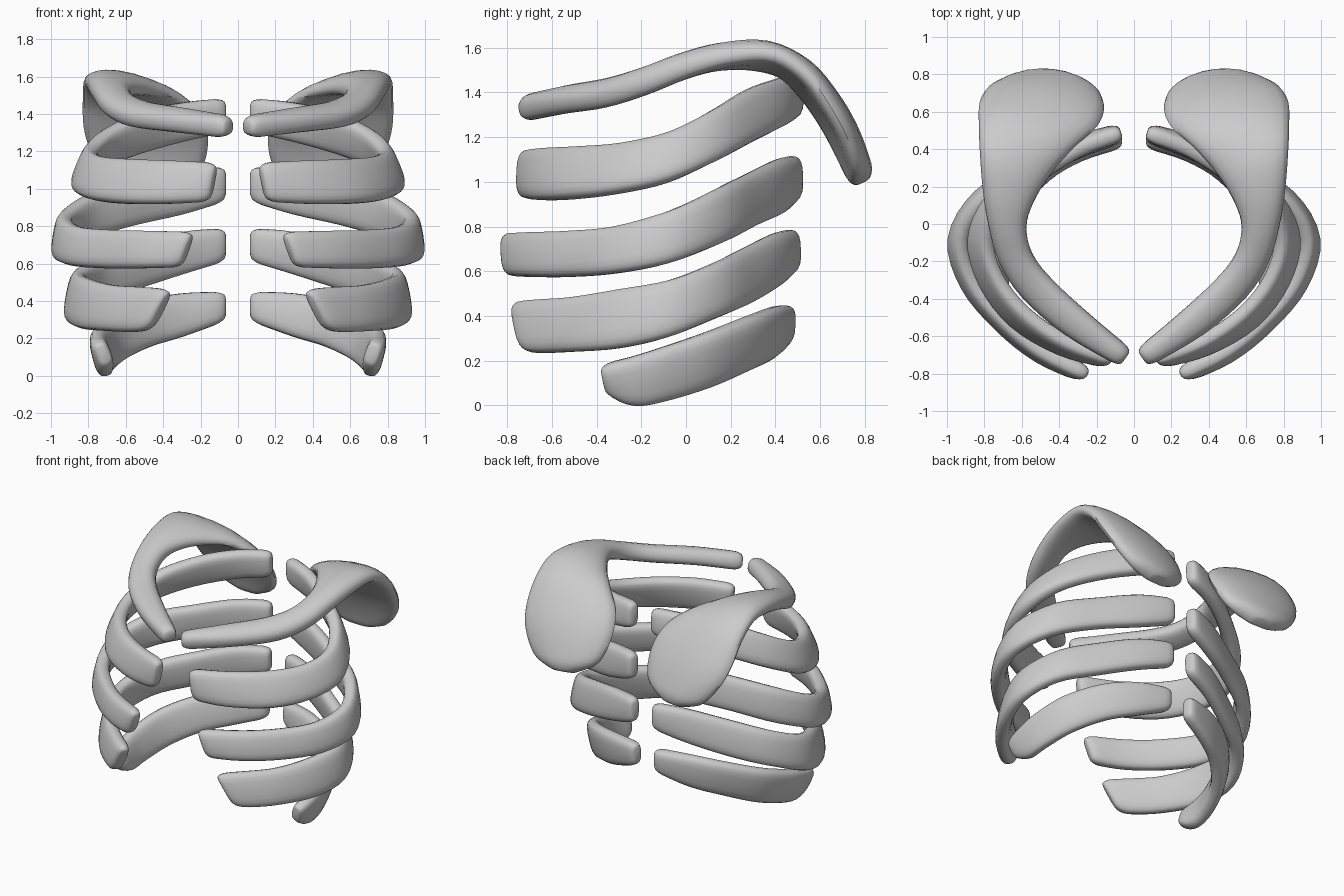
import bpy, bmesh, math
from mathutils import Vector

cube = bpy.data.objects.get("Cube")
if cube:
    bpy.data.objects.remove(cube)

bone = bpy.data.materials.new("bone_grey")
bone.use_nodes = True
GREY = (0.6, 0.6, 0.6, 1)
bone.diffuse_color = GREY
bone.node_tree.nodes["Principled BSDF"].inputs["Base Color"].default_value = GREY

SIDES = 20


def spline(pts, u):
    """Smooth curve through the points at parameter u."""
    i = min(int(u), len(pts) - 2)
    t = u - i
    p1, p2 = pts[i], pts[i + 1]
    p0 = pts[i - 1] if i else 2 * p1 - p2
    p3 = pts[i + 2] if i + 2 < len(pts) else 2 * p2 - p1
    return p1 + 0.5 * t * (p2 - p0 + t * (2 * p0 - 5 * p1 + 4 * p2 - p3
                                          + t * (3 * (p1 - p2) + p3 - p0)))


def power(v, e):
    return math.copysign(abs(v) ** e, v)


def sweep(name, edge_a, edge_b, half, boxy, side, bow=0, rounding=0.07):
    """Rounded strip running between two edge curves, bowed across its width."""
    last = len(edge_a) - 1
    near = [0, 0.03, 0.08, 0.15, 0.25, 0.5, 0.75]
    us = near + [1 + k / 4 for k in range(4 * (last - 2) + 1)]
    us = sorted(us + [last - n for n in near])
    a = [spline(edge_a, u) for u in us]
    b = [spline(edge_b, u) for u in us]
    mid = [(p + q) / 2 for p, q in zip(a, b)]
    run = [0]
    for p, q in zip(mid, mid[1:]):
        run.append(run[-1] + (q - p).length)
    bm = bmesh.new()
    rings = []
    for i, c in enumerate(mid):
        tangent = mid[min(i + 1, len(mid) - 1)] - mid[max(i - 1, 0)]
        across = (a[i] - b[i]) / 2
        normal = tangent.cross(across).normalized()
        d = min(run[i], run[-1] - run[i], rounding) / rounding
        k = 1 - math.sqrt(1 - (1 - d) ** 2)
        ring = []
        for s in range(SIDES):
            ang = math.tau * s / SIDES
            w = power(math.cos(ang), boxy)
            rise = half * power(math.sin(ang), boxy) * (1 - 0.55 * k)
            rise -= bow * across.length * (1 - w * w)
            p = c + across * w * (1 - 0.33 * k) + normal * rise
            ring.append(bm.verts.new((p.x * side, p.y, p.z)))
        rings.append(ring)
    for r, q in zip(rings, rings[1:]):
        for s in range(SIDES):
            n = (s + 1) % SIDES
            bm.faces.new((r[s], r[n], q[n], q[s]))
    bm.faces.new(rings[0])
    bm.faces.new(rings[-1])
    bmesh.ops.recalc_face_normals(bm, faces=bm.faces)
    mesh = bpy.data.meshes.new(name)
    bm.to_mesh(mesh)
    bm.free()
    mesh.materials.append(bone)
    obj = bpy.data.objects.new(name, mesh)
    bpy.context.collection.objects.link(obj)
    bpy.ops.object.select_all(action="DESELECT")
    obj.select_set(True)
    bpy.context.view_layer.objects.active = obj
    bpy.ops.object.shade_smooth_by_angle(angle=math.radians(50))


def rib(name, stations, lean, slant, side):
    """Rib from spine to front; stations are x, y, top z, bottom z."""
    top, bottom = [], []
    for x, y, hi, lo in stations:
        inward = Vector((-x, -y, 0)).normalized() * lean * min(1, x / 0.6)
        top.append(Vector((x, y, hi)) + inward)
        bottom.append(Vector((x, y, lo)) - inward)
    tangent = (top[-1] - top[-2]).normalized() * slant
    tangent.z = 0
    top[-1] += tangent
    bottom[-1] -= tangent
    sweep(name, top, bottom, 0.05, 0.68, side)


RIBS = {
    "upper_rib": (0.045, 0.02, [
        (.07, .49, 1.485, 1.3), (.3, .415, 1.46, 1.25), (.53, .28, 1.41, 1.18),
        (.73, .12, 1.32, 1.09), (.82, -.08, 1.22, 1.0), (.765, -.3, 1.17, .95),
        (.61, -.5, 1.155, .925), (.38, -.645, 1.15, .92), (.13, -.725, 1.14, .93)]),
    "second_rib": (0.02, 0.035, [
        (.07, .49, 1.12, .93), (.3, .415, 1.1, .86), (.56, .29, 1.04, .8),
        (.81, .14, .97, .72), (.94, -.08, .87, .635), (.875, -.32, .8, .59),
        (.7, -.53, .78, .575), (.5, -.69, .775, .575), (.27, -.8, .77, .58)]),
    "third_rib": (0.025, 0.06, [
        (.07, .48, .79, .61), (.3, .405, .77, .54), (.54, .28, .71, .46),
        (.76, .13, .64, .39), (.87, -.08, .56, .305), (.82, -.3, .52, .255),
        (.685, -.51, .485, .24), (.54, -.65, .475, .235), (.41, -.75, .465, .25)]),
    "lowest_rib": (-0.03, 0, [
        (.07, .455, .45, .29), (.3, .385, .44, .21), (.49, .275, .4, .155),
        (.65, .1, .33, .08), (.72, -.1, .26, .02), (.73, -.24, .215, 0),
        (.72, -.37, .18, .05)]),
}

# Collar strip widening into the shoulder blade: outer and inner edge
OUTER = [(.08, -.76, 1.315), (.38, -.58, 1.34), (.6, -.385, 1.365), (.72, -.2, 1.425),
         (.78, 0, 1.51), (.81, .2, 1.565), (.825, .4, 1.57), (.83, .55, 1.47),
         (.825, .65, 1.33), (.785, .72, 1.2), (.68, .77, 1.06), (.54, .785, .99)]
INNER = [(.015, -.67, 1.335), (.22, -.5, 1.38), (.43, -.31, 1.42), (.54, -.17, 1.46),
         (.575, -.02, 1.505), (.54, .11, 1.53), (.45, .26, 1.53), (.32, .41, 1.5),
         (.2, .52, 1.4), (.16, .62, 1.26), (.2, .71, 1.1), (.34, .765, 1.0)]

for label, side in (("left", 1), ("right", -1)):
    for part, (lean, slant, stations) in RIBS.items():
        rib(f"{label}_{part}", stations, lean, slant, side)
    sweep(f"{label}_collar_and_shoulder_blade", [Vector(p) for p in OUTER],
          [Vector(p) for p in INNER], 0.06, 0.8, side, bow=0.1)
